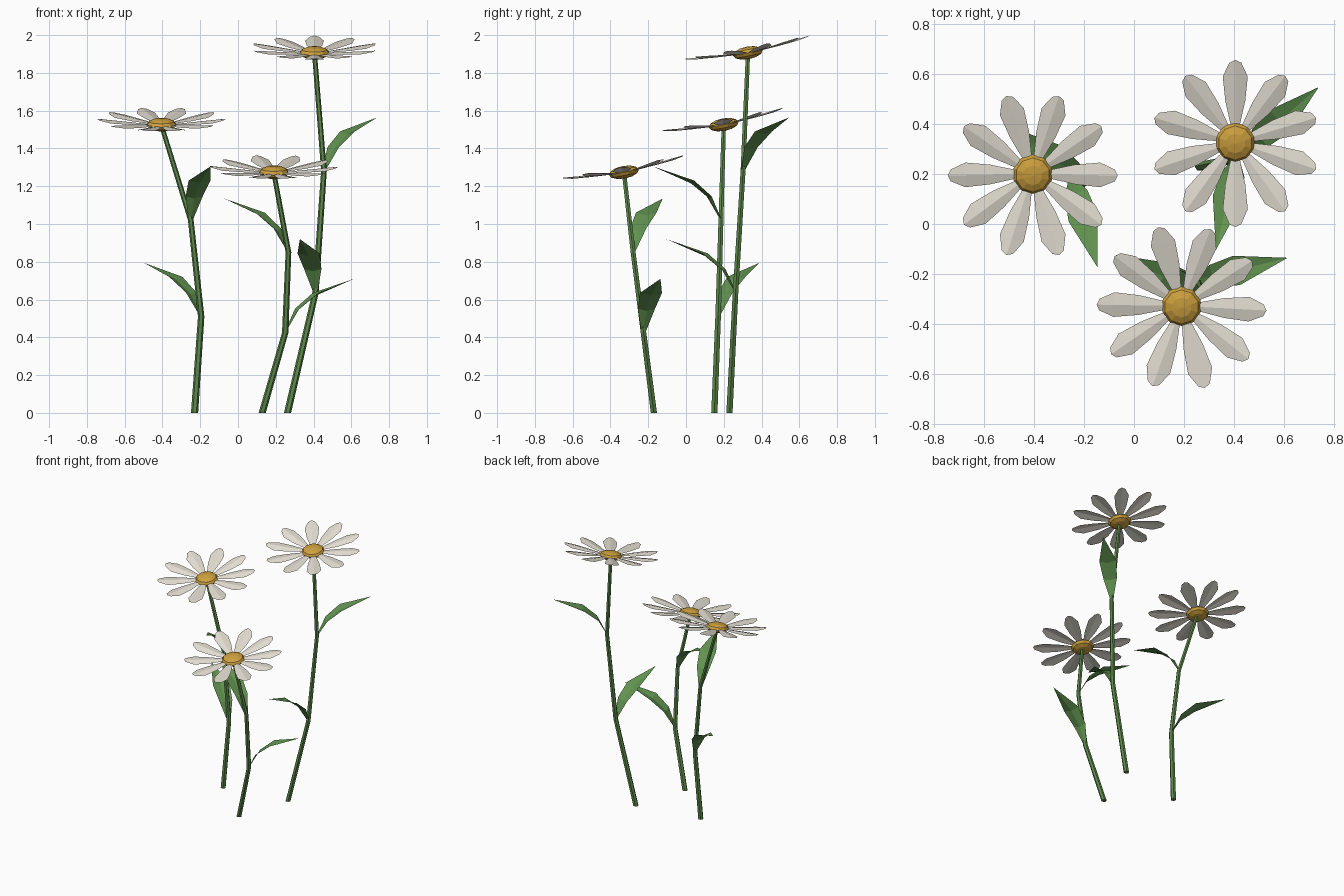
import bpy, bmesh, math
from mathutils import Vector, Matrix

if "Cube" in bpy.data.objects:
    bpy.data.objects.remove(bpy.data.objects["Cube"])


def material(name, rgb):
    m = bpy.data.materials.new(name)
    m.diffuse_color = (*rgb, 1)
    m.use_nodes = True
    m.node_tree.nodes["Principled BSDF"].inputs["Base Color"].default_value = m.diffuse_color
    return m


GREEN = material("stem_green", (0.11, 0.25, 0.07))
LEAF = material("leaf_green", (0.12, 0.29, 0.08))
WHITE = material("petal_white", (0.80, 0.76, 0.67))
YELLOW = material("centre_yellow", (0.62, 0.36, 0.05))


def finish(bm, name, mat, matrix=Matrix()):
    bm.transform(matrix)
    me = bpy.data.meshes.new(name)
    bm.to_mesh(me)
    bm.free()
    me.materials.append(mat)
    ob = bpy.data.objects.new(name, me)
    bpy.context.collection.objects.link(ob)
    return ob


def blade(bm, stations, fold, angle):
    """Folded strip: each station is (reach, height, half width)."""
    rot = Matrix.Rotation(angle, 3, 'Z')
    rows = []
    for r, z, w in stations:
        if w == 0:
            rows.append([bm.verts.new(rot @ Vector((r, 0, z)))] * 3)
        else:
            rows.append([bm.verts.new(rot @ Vector(p)) for p in
                         ((r, -w, z + fold * w), (r, 0, z), (r, w, z + fold * w))])
    for a, b in zip(rows, rows[1:]):
        for i in (0, 1):
            quad = list(dict.fromkeys((a[i], b[i], b[i + 1], a[i + 1])))
            bm.faces.new(quad)
    return rows


def stem(name, path, sides=6, r0=0.019, r1=0.013):
    bm = bmesh.new()
    rings = []
    for k, p in enumerate(path):
        r = r0 + (r1 - r0) * k / (len(path) - 1)
        rings.append([bm.verts.new(Vector(p) + Vector((r * math.cos(t), r * math.sin(t), 0)))
                      for t in (math.tau * i / sides for i in range(sides))])
    for a, b in zip(rings, rings[1:]):
        for i in range(sides):
            j = (i + 1) % sides
            bm.faces.new((a[i], a[j], b[j], b[i]))
    bm.faces.new(rings[0][::-1])
    bm.faces.new(rings[-1])
    finish(bm, name, GREEN)


LEAF_SHAPE = [(0, 0, 0.012), (0.065, 0.115, 0.047), (0.165, 0.195, 0.060), (0.375, 0.285, 0)]
RISE = math.tan(math.radians(6))
PETAL_SHAPE = [(r, r * RISE, w) for r, w in
               ((0.05, 0.014), (0.17, 0.040), (0.27, 0.050), (0.328, 0.024))]


def head(name, centre, offset, count=10):
    place = Matrix.Translation(centre) @ Matrix.Rotation(math.radians(10.5), 4, 'X')
    # ring of folded petals, middle of each tip pushed out a little
    bm = bmesh.new()
    for i in range(count):
        a = math.radians(offset) + math.tau * i / count
        tip = blade(bm, PETAL_SHAPE, -0.18, a)[-1][1]
        tip.co += Vector((math.cos(a), math.sin(a), 0)) * 0.012
    finish(bm, name + "_petals", WHITE, place)
    # flattened dome
    bm = bmesh.new()
    bmesh.ops.create_uvsphere(bm, u_segments=10, v_segments=6, radius=0.08)
    finish(bm, name + "_centre", YELLOW,
           place @ Matrix.Translation((0, 0, 0.004)) @ Matrix.Diagonal((1, 1, 0.42, 1)))


# name, stem path (last point = head), petal offset in degrees, horizontal leaf tips at the two bends
FLOWERS = [
    ("left_flower", [(-0.23, 0.15, 0), (-0.195, 0.17, 0.51), (-0.25, 0.185, 1.02), (-0.405, 0.20, 1.522)],
     0, [(-0.50, 0.39), (-0.145, -0.175)]),
    ("tall_flower", [(0.262, 0.23, 0), (0.41, 0.262, 0.635), (0.455, 0.302, 1.28), (0.405, 0.328, 1.902)],
     18, [(0.325, -0.115), (0.738, 0.547)]),
    ("front_flower", [(0.128, -0.17, 0), (0.25, -0.225, 0.425), (0.267, -0.28, 0.85), (0.19, -0.328, 1.27)],
     -2, [(0.615, -0.135), (-0.08, -0.12)]),
]

for name, path, offset, tips in FLOWERS:
    stem(name + "_stem", path)
    head(name, path[-1], offset)
    for k, (tx, ty) in enumerate(tips):
        base = Vector(path[k + 1])
        bm = bmesh.new()
        blade(bm, LEAF_SHAPE, 0.25, math.atan2(ty - base.y, tx - base.x))
        finish(bm, f"{name}_leaf_{k + 1}", LEAF, Matrix.Translation(base))
